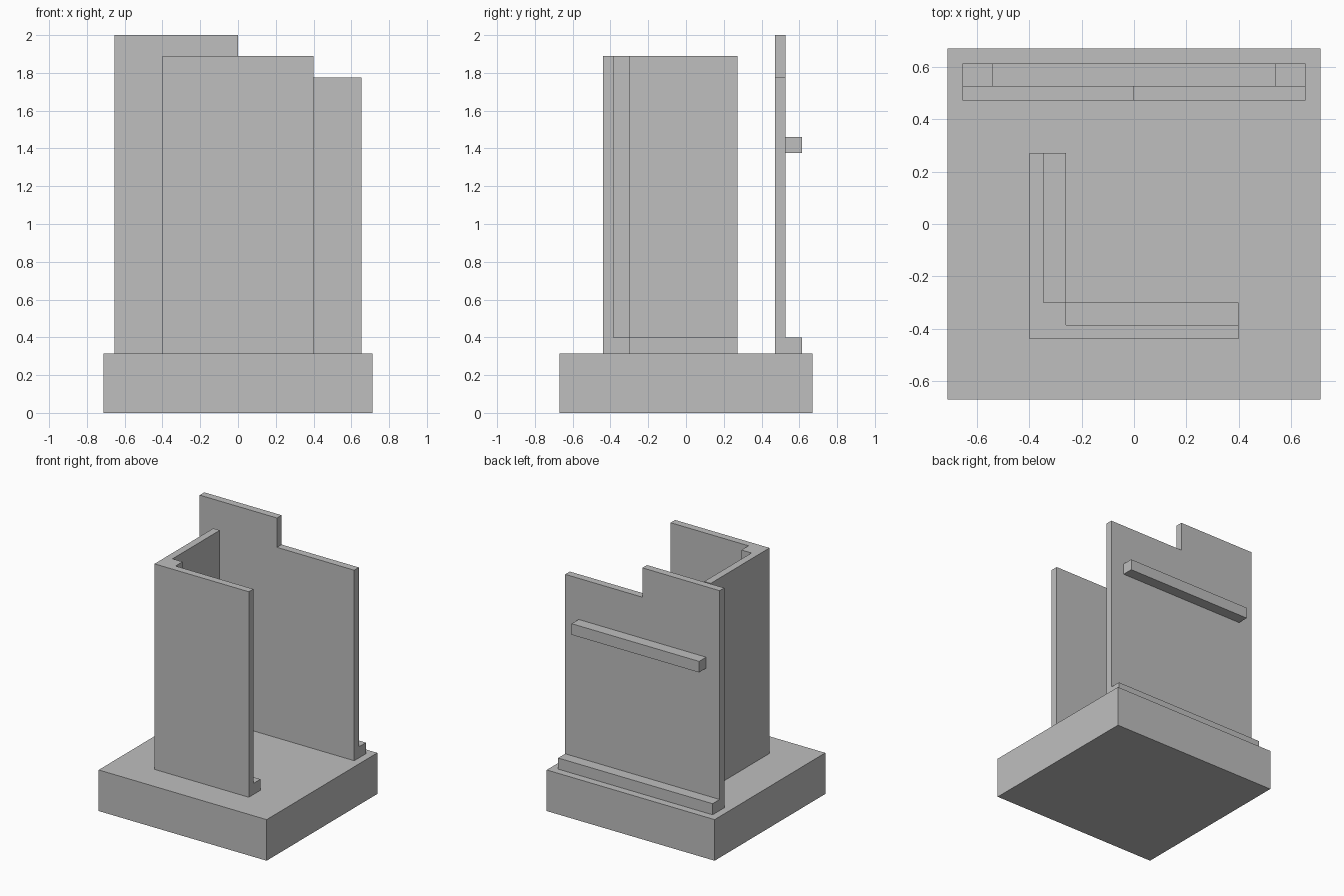
import bpy
import bmesh
import math
from mathutils import Vector

cube = bpy.data.objects.get("Cube")
if cube:
    bpy.data.objects.remove(cube, do_unlink=True)

# Shared material
grey = bpy.data.materials.new("light_grey")
grey.use_nodes = True
grey.diffuse_color = (0.52, 0.52, 0.52, 1)
grey.node_tree.nodes["Principled BSDF"].inputs["Base Color"].default_value = grey.diffuse_color


def prism(name, corners, depth):
    """Extrude a planar outline along the depth vector."""
    bm = bmesh.new()
    face = bm.faces.new([bm.verts.new(c) for c in corners])
    side = bmesh.ops.extrude_face_region(bm, geom=[face], use_keep_orig=True)
    moved = [g for g in side["geom"] if isinstance(g, bmesh.types.BMVert)]
    bmesh.ops.translate(bm, verts=moved, vec=Vector(depth))
    bmesh.ops.recalc_face_normals(bm, faces=bm.faces)
    mesh = bpy.data.meshes.new(name)
    bm.to_mesh(mesh)
    bm.free()
    mesh.materials.append(grey)
    obj = bpy.data.objects.new(name, mesh)
    bpy.context.collection.objects.link(obj)
    return obj


def box(name, x, y, z):
    outline = [(x[0], y[0], z[0]), (x[1], y[0], z[0]), (x[1], y[1], z[0]), (x[0], y[1], z[0])]
    return prism(name, outline, (0, 0, z[1] - z[0]))


def weld(target, parts):
    """Union the parts into the target and dissolve flush seams."""
    for part in parts:
        mod = target.modifiers.new("union", "BOOLEAN")
        mod.operation = "UNION"
        mod.solver = "EXACT"
        mod.object = part
    bpy.context.view_layer.update()
    result = target.evaluated_get(bpy.context.evaluated_depsgraph_get())
    bm = bmesh.new()
    bm.from_mesh(result.to_mesh())
    result.to_mesh_clear()
    target.modifiers.clear()
    bmesh.ops.remove_doubles(bm, verts=bm.verts, dist=0.0001)
    bmesh.ops.dissolve_limit(bm, angle_limit=math.radians(1), verts=bm.verts, edges=bm.edges)
    bm.to_mesh(target.data)
    bm.free()
    for part in parts:
        bpy.data.objects.remove(part, do_unlink=True)


FLOOR, FOOT, TOP = 0.315, 0.40, 1.89

# Base slab
box("base", (-0.712, 0.712), (-0.67, 0.67), (0, FLOOR))

# Stepped back wall with a foot strip and an upper rail behind it
W, STEP = 0.655, 1.775
back = prism("back_wall",
             [(-W, 0.472, FLOOR), (W, 0.472, FLOOR), (W, 0.472, STEP),
              (0, 0.472, STEP), (0, 0.472, 2), (-W, 0.472, 2)],
             (0, 0.056, 0))
weld(back, [box("back_foot", (-W, W), (0.51, 0.613), (FLOOR, FOOT)),
            box("back_rail", (-0.54, 0.54), (0.51, 0.613), (1.375, 1.46))])

# L-shaped front and side walls with a square corner post
plan = [(-0.4, -0.44), (0.4, -0.44), (0.4, -0.385), (-0.26, -0.385),
        (-0.26, -0.3), (-0.345, -0.3), (-0.345, 0.272), (-0.4, 0.272)]
corner = prism("corner_walls", [(x, y, FLOOR) for x, y in plan], (0, 0, TOP - FLOOR))
weld(corner, [box("front_foot", (-0.3, 0.4), (-0.41, -0.3), (FLOOR, FOOT)),
              box("side_foot", (-0.37, -0.26), (-0.35, 0.272), (FLOOR, FOOT))])
